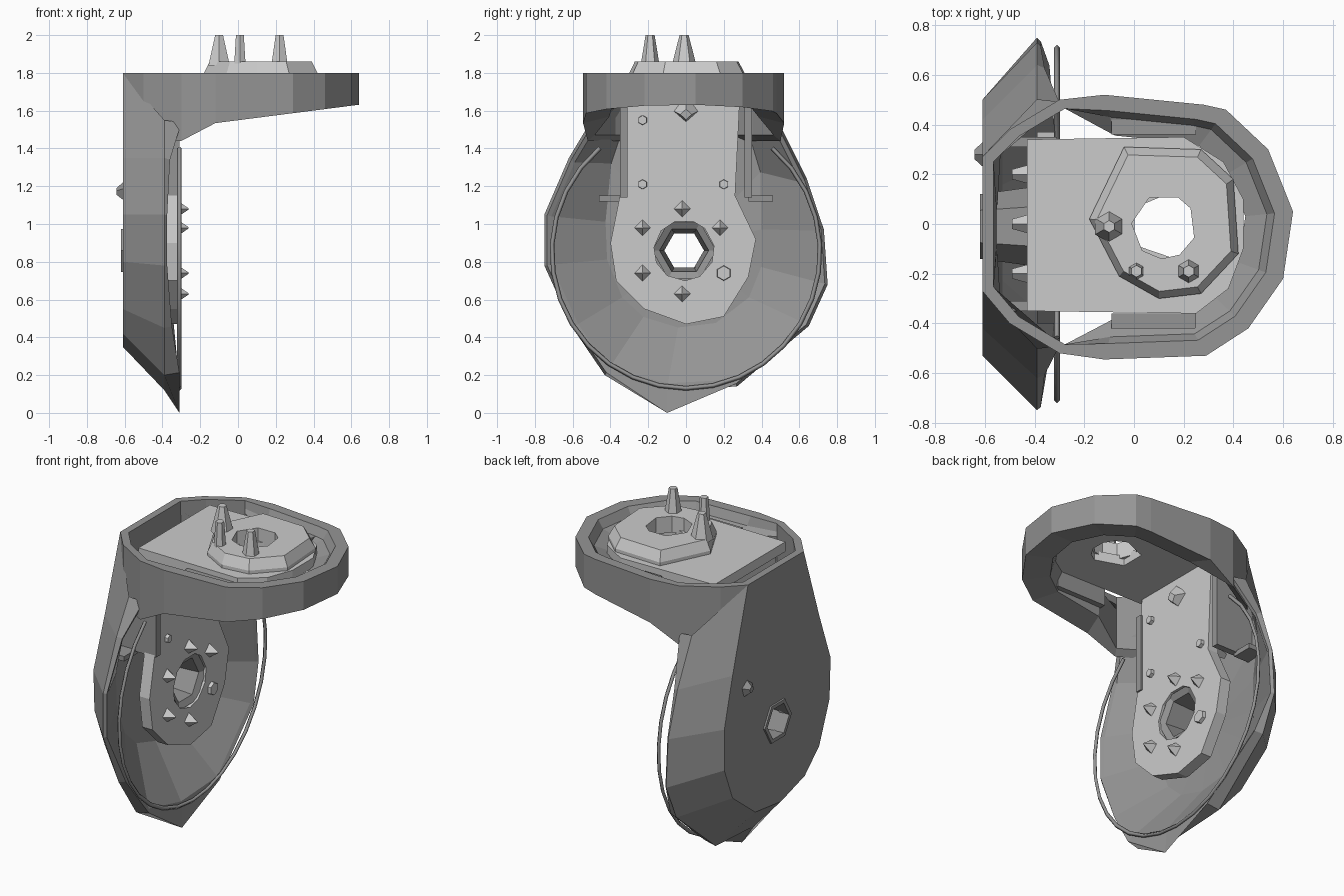
import bpy, bmesh, math
from mathutils import Vector

if "Cube" in bpy.data.objects:
    bpy.data.objects.remove(bpy.data.objects["Cube"])


def material(name, v):
    m = bpy.data.materials.new(name)
    m.diffuse_color = (v, v, v, 1)
    m.use_nodes = True
    m.node_tree.nodes["Principled BSDF"].inputs["Base Color"].default_value = m.diffuse_color
    return m


DARK = material("dark_plastic", 0.3)


def finish(bm, name, mat=None):
    bmesh.ops.recalc_face_normals(bm, faces=bm.faces[:])
    me = bpy.data.meshes.new(name)
    bm.to_mesh(me)
    bm.free()
    ob = bpy.data.objects.new(name, me)
    bpy.context.collection.objects.link(ob)
    if mat:
        me.materials.append(mat)
    return ob


def loft(name, levels, mat=None, skip=None):
    """Closed chain of equal-length loops; skip(level, segment) leaves a gap."""
    bm = bmesh.new()
    rows = [[bm.verts.new(p) for p in lv] for lv in levels]
    n = len(rows[0])
    for i, a in enumerate(rows):
        b = rows[(i + 1) % len(rows)]
        for j in range(n):
            if not (skip and skip(i, j)):
                k = (j + 1) % n
                bm.faces.new((a[j], a[k], b[k], b[j]))
    return finish(bm, name, mat)


def scaled(pts, s, c):
    return [(c[0] + (p[0] - c[0]) * s, c[1] + (p[1] - c[1]) * s) for p in pts]


def radial(pts, r, c):
    out = []
    for p in pts:
        d = (Vector(p) - Vector(c)).normalized() * r
        out.append((c[0] + d.x, c[1] + d.y))
    return out


def at_x(pts, x):
    return [(x, p[0], p[1]) for p in pts]


def at_z(pts, z):
    return [(p[0], p[1], z) for p in pts]


def cone(name, base, tip, r1, r2, sides, mat=None):
    base, tip = Vector(base), Vector(tip)
    d = tip - base
    bm = bmesh.new()
    bmesh.ops.create_cone(bm, cap_ends=True, segments=sides, radius1=r1, radius2=r2, depth=d.length)
    ob = finish(bm, name, mat)
    ob.rotation_mode = 'QUATERNION'
    ob.rotation_quaternion = d.to_track_quat('Z', 'Y')
    ob.location = (base + tip) / 2
    return ob


def box(name, lo, hi, mat=None):
    bm = bmesh.new()
    bmesh.ops.create_cube(bm, size=1)
    for v in bm.verts:
        v.co = [lo[i] + (v.co[i] + 0.5) * (hi[i] - lo[i]) for i in range(3)]
    return finish(bm, name, mat)


# Upright dished shell, outlines in (y, z)
HUB = (-0.01, 0.86)
rim = [(-0.5, 1.55), (-0.62, 1.35), (-0.75, 1.05), (-0.75, 0.78), (-0.6, 0.45), (-0.43, 0.2), (-0.1, 0.12),
       (0.27, 0.14), (0.65, 0.46), (0.75, 0.68), (0.73, 0.97), (0.64, 1.24), (0.5, 1.52)]
back = [(-0.27, 1.8), (-0.42, 1.35), (-0.53, 1.05), (-0.52, 0.8), (-0.42, 0.55), (-0.28, 0.42), (-0.05, 0.35),
        (0.2, 0.38), (0.42, 0.55), (0.5, 0.75), (0.5, 1.0), (0.42, 1.3), (0.27, 1.8)]
lip = scaled(rim, 0.98, HUB)
lip[6] = (-0.1, 0.0)
# The lip stands forward at the bottom and at the neck, low at the sides
lip_x = [-.3, -.36, -.375, -.375, -.35, -.31, -.31, -.31, -.34, -.375, -.375, -.36, -.3]
lip_out = [(x, *p) for x, p in zip(lip_x, lip)]
lip_in = [(x - 0.01, *p) for x, p in zip(lip_x, scaled(rim, 0.95, HUB))]
floor = [(-0.53, *scaled([p], 0.8, HUB)[0]) if p[1] < 1.1 else (-0.565, *scaled([p], 0.94, HUB)[0]) for p in back]
last = len(rim) - 1
loft("upright_shell",
     [at_x(radial(back, 0.11, HUB), -0.61), at_x(back, -0.61), at_x(rim, -0.39), lip_out, lip_in,
      floor, at_x(radial(back, 0.11, HUB), -0.55)],
     DARK, lambda i, j: j == last and i in (1, 2, 3, 4))

# Top ring, its underside sloping down into the neck
ring = [(-0.61, -0.27), (-0.5, -0.4), (-0.3, -0.52), (-0.12, -0.545), (0.29, -0.53), (0.46, -0.42), (0.6, -0.22),
        (0.64, 0.05), (0.54, 0.3), (0.37, 0.46), (0.28, 0.48), (-0.12, 0.52), (-0.3, 0.5), (-0.5, 0.38), (-0.61, 0.27)]
RC = (0.02, -0.01)


def under(pts, lift=0):
    return [(x, y, (1.63 - (0.63 - x) * 0.128 if x > -0.2 else 1.44) + lift) for x, y in pts]


def inset(s):
    return [q if p[0] > -0.25 else scaled([p], 0.93, RC)[0] for p, q in zip(ring, scaled(ring, s, RC))]


# Rim, recessed ledge under the plate edge, and open underside
loft("top_ring", [at_z(ring, 1.8), under(ring), under(inset(0.74), 0.03), at_z(inset(0.69), 1.72),
                  at_z(inset(0.83), 1.75), at_z(inset(0.88), 1.8)], DARK)

# Light L-shaped mounting plate: upright leg and top leg
leg = [(-0.31, 1.77), (-0.35, 1.15), (-0.4, 0.9), (-0.37, 0.7), (-0.22, 0.55), (0, 0.47), (0.2, 0.51),
       (0.33, 0.72), (0.37, 0.92), (0.26, 1.15), (0.29, 1.77)]
hole = radial(leg, 0.16, HUB)
loft("upright_plate", [at_x(hole, -0.39), at_x(leg, -0.39), at_x(leg, -0.32), at_x(hole, -0.32)])
TC = (0.12, -0.01)
top = [(-0.43, -0.35), (0.25, -0.36), (0.38, -0.26), (0.44, -0.1), (0.44, 0.1), (0.36, 0.25), (0.2, 0.35),
       (-0.43, 0.34)]
hole = radial(top, 0.14, TC)
loft("top_plate", [at_z(hole, 1.72), at_z(top, 1.72), at_z(top, 1.78), at_z(hole, 1.78)])

# Raised collar on the top plate
collar = [(-0.18, 0.02), (-0.06, -0.21), (0.1, -0.3), (0.27, -0.28), (0.42, -0.12), (0.4, 0.18), (0.27, 0.3),
          (-0.04, 0.31)]
hole = radial(collar, 0.13, TC)
inner = scaled(collar, 0.9, TC)
loft("top_collar", [at_z(hole, 1.76), at_z(collar, 1.76), at_z(collar, 1.8), at_z(inner, 1.86), at_z(hole, 1.86)])

# Tapered hub tube between plate and shell back
hexa = [(HUB[0] + math.cos(a * math.pi / 3), HUB[1] + math.sin(a * math.pi / 3)) for a in range(6)]
loft("hub_tube", [at_x(radial(hexa, r, HUB), x) for r, x in
                  ((0.17, -0.33), (0.13, -0.62), (0.105, -0.62), (0.13, -0.35))], DARK)

# Pins standing on the collar
for x, y, r in ((-0.1, -0.01, 0.065), (0.01, -0.19, 0.035), (0.22, -0.19, 0.05)):
    cone("top_pin", (x, y, 1.84), (x, y, 2.0), r, 0.024, 6)

# Spikes round the hub, and studs behind the plate
for y, z in ((-0.02, 1.08), (0.18, 0.98), (-0.23, 0.98), (-0.23, 0.74), (-0.02, 0.63)):
    cone("hub_spike", (-0.33, y, z), (-0.262, y, z), 0.05, 0.004, 4)
for y, z in ((-0.2, 1.2), (0, 1.06), (0.2, 1.2)):
    cone("rear_stud", (-0.38, y, z), (-0.49, y, z), 0.05, 0.02, 4)

# Bolt heads on the upright plate
for y, z, r in ((-0.23, 1.55, 0.027), (-0.23, 1.21, 0.027), (0.2, 1.21, 0.027), (0.2, 0.74, 0.042)):
    cone("bolt_head", (-0.33, y, z), (-0.3, y, z), r, r * 0.9, 6)

# Ribs beside the plate, shelves beside the ribs and stops beside the top plate
for s in (-1, 1):
    box("side_rib", (-0.57, s * 0.33 - 0.02, 1.14), (-0.31, s * 0.33 + 0.02, 1.62), DARK)
    box("ring_stop", (-0.09, s * 0.39 - 0.03, 1.62), (0.25, s * 0.39 + 0.03, 1.75), DARK)
    box("cross_shelf", (-0.57, min(s * 0.33, s * 0.46), 1.12), (-0.45, max(s * 0.33, s * 0.46), 1.15), DARK)

# Small gusset in the bend of the plate, and a bump on the shell back
cone("bend_gusset", (-0.33, 0, 1.6), (-0.27, 0, 1.58), 0.07, 0.03, 4)
cone("back_bump", (-0.6, 0.28, 1.17), (-0.642, 0.28, 1.17), 0.06, 0.02, 5, DARK)

# Thin seal running round the front of the rim
cu = bpy.data.curves.new("rim_seal", 'CURVE')
cu.dimensions = '3D'
cu.bevel_depth = 0.012
cu.bevel_resolution = 0
sp = cu.splines.new('POLY')
sp.points.add(24)
for i, p in enumerate(sp.points):
    a = math.radians(130 + 280 * i / 24)
    p.co = (-0.31, 0.71 * math.cos(a), 0.85 + 0.72 * math.sin(a), 1)
ob = bpy.data.objects.new("rim_seal", cu)
cu.materials.append(DARK)
bpy.context.collection.objects.link(ob)
